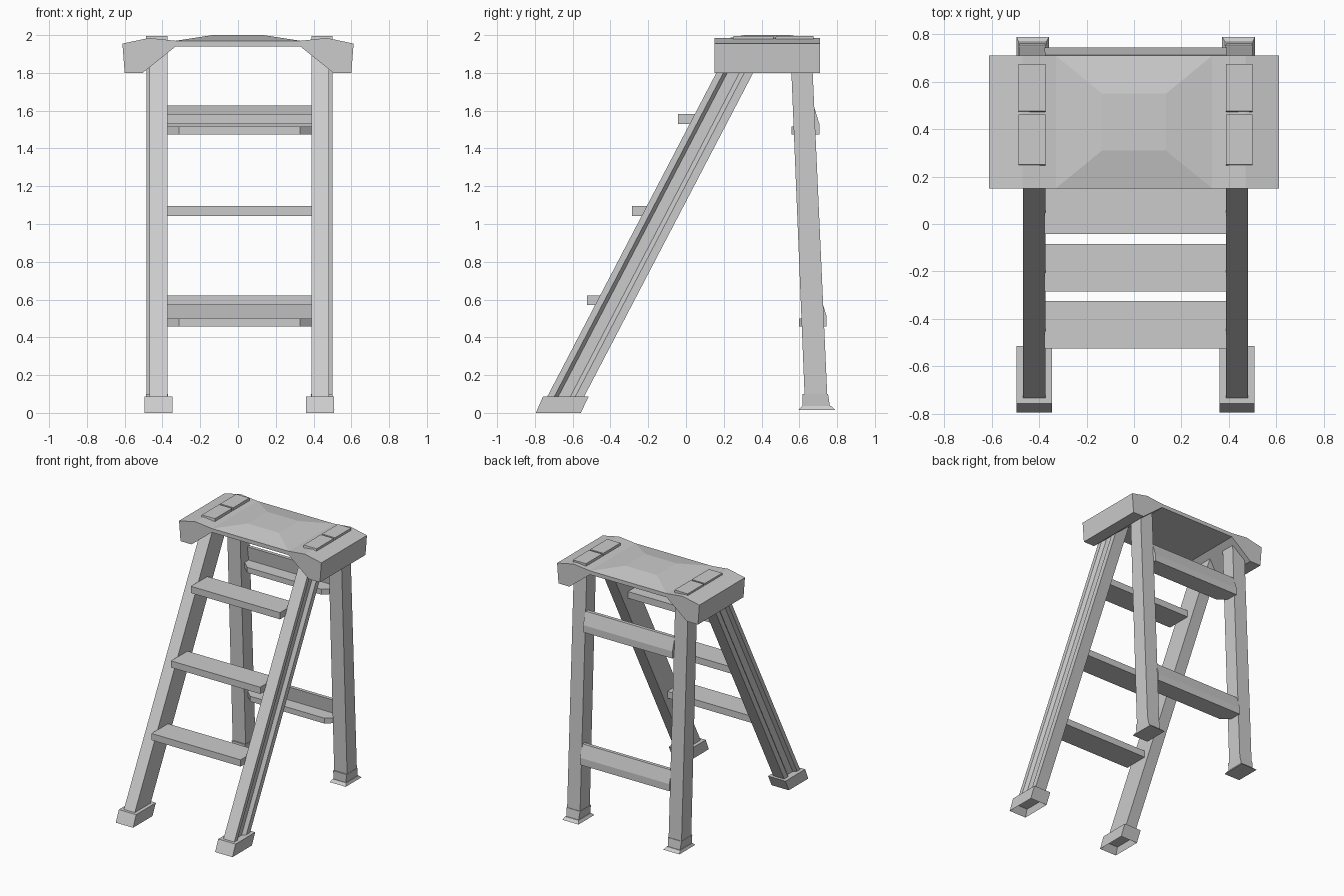
import bpy, bmesh

if "Cube" in bpy.data.objects:
    bpy.data.objects.remove(bpy.data.objects["Cube"])

CX = 0.007  # the frame sits slightly off the cap's centre


def finish(name, bm):
    bmesh.ops.recalc_face_normals(bm, faces=bm.faces)
    me = bpy.data.meshes.new(name)
    bm.to_mesh(me)
    bm.free()
    ob = bpy.data.objects.new(name, me)
    bpy.context.collection.objects.link(ob)
    return ob


def loft(loop_a, loop_b):
    """Closed solid between two matching loops."""
    bm = bmesh.new()
    a = [bm.verts.new(p) for p in loop_a]
    b = [bm.verts.new(p) for p in loop_b]
    n = len(a)
    bm.faces.new(a)
    bm.faces.new(b[::-1])
    for i in range(n):
        bm.faces.new((a[i], b[i], b[(i + 1) % n], a[(i + 1) % n]))
    bmesh.ops.recalc_face_normals(bm, faces=bm.faces)
    return bm


def rect(x0, x1, y0, y1, z):
    return [(x0, y0, z), (x1, y0, z), (x1, y1, z), (x0, y1, z)]


def block(name, s, low, high):
    """Tapered block; low/high are (x0, x1, y0, y1, z), mirrored by s."""
    def side(r):
        return rect(CX + s * r[0], CX + s * r[1], *r[2:])
    return finish(name, loft(side(low), side(high)))


# top cap: arched profile with a low raised centre panel
half = [(0.33, 1.94), (0.505, 1.80), (0.60, 1.80), (0.612, 1.955), (0.47, 1.985), (0.33, 1.97)]
profile = half + [(-x, z) for x, z in reversed(half)]
bm = loft([(x, 0.15, z) for x, z in profile], [(x, 0.71, z) for x, z in profile])
bm.faces.ensure_lookup_table()
panel = max((f for f in bm.faces if len(f.verts) == 4 and abs(f.calc_center_median().x) < 0.01),
            key=lambda f: f.calc_center_median().z)
bmesh.ops.inset_individual(bm, faces=[panel], thickness=0.1)
for v in panel.verts:
    v.co = (0.135 if v.co.x > 0 else -0.135, 0.55 if v.co.y > 0.43 else 0.31, 2.0)
finish("top_cap", bm)

# front leg section: (outward x, depth behind the front edge), grooved outside
section = [(0.381, 0), (0.475, 0), (0.475, 0.037), (0.452, 0.058), (0.452, 0.122),
           (0.475, 0.148), (0.475, 0.195), (0.381, 0.195)]

for s, tag in ((-1, "left"), (1, "right")):
    # front rails
    finish("front_leg_" + tag, loft([(CX + s * x, -0.748 + d, 0.06) for x, d in section],
                                    [(CX + s * x, 0.218 + d, 1.91) for x, d in section]))

    # front feet, hollow underneath
    bm = loft(rect(CX + s * 0.353, CX + s * 0.502, -0.795, -0.557, 0),
              rect(CX + s * 0.353, CX + s * 0.502, -0.757, -0.515, 0.087))
    base = min(bm.faces, key=lambda f: f.calc_center_median().z)
    bmesh.ops.inset_individual(bm, faces=[base], thickness=0.018)
    for v in base.verts:
        v.co.z += 0.05
        v.co.y += 0.022
    finish("front_foot_" + tag, bm)

    # rear legs
    block("rear_leg_" + tag, s, (0.381, 0.492, 0.628, 0.748, 0.09),
          (0.381, 0.492, 0.552, 0.664, 1.95))

    # rear feet: shoe and flared pad
    block("rear_shoe_" + tag, s, (0.384, 0.489, 0.618, 0.762, 0.035),
          (0.378, 0.494, 0.618, 0.752, 0.10))
    block("rear_pad_" + tag, s, (0.365, 0.503, 0.595, 0.79, 0.016),
          (0.378, 0.494, 0.615, 0.768, 0.036))

    # raised grip plates on the cap
    for i, (y0, y1) in enumerate(((0.245, 0.463), (0.47, 0.675))):
        block(f"grip_plate_{tag}_{i + 1}", s, (0.381, 0.494, y0, y1, 1.96),
              (0.381, 0.494, y0 + 0.006, y1, 1.996))

# front steps
for i, (y, z) in enumerate(((-0.525, 0.57), (-0.285, 1.043), (-0.042, 1.53))):
    box = (-0.384, 0.384, y, y + 0.2)
    block(f"step_{i + 1}", 1, (*box, z), (*box, z + 0.052))

# rear braces: angled back panel with a ledge that narrows to the front
brace = [(0, 0, 0.32), (0.147, 0, 0.384), (0.147, 0.055, 0.384), (0.117, 0.152, 0.384),
         (0.09, 0.152, 0.384), (0.105, 0.045, 0.384), (0.06, 0.042, 0.384),
         (0, 0.04, 0.32)]
for i, (y, z) in enumerate(((0.597, 0.458), (0.559, 1.475))):
    # keep the ledge chamfer planar by splitting the ends off its front corner
    panel = [(dy, dz) for dy, dz, w in brace[1:6]] + [(0.105, 0)]
    finish(f"rear_brace_{i + 1}", loft([(CX - 0.384, y + a, z + b) for a, b in panel],
                                       [(CX + 0.384, y + a, z + b) for a, b in panel]))
    plan = [(-0.32, 0), (0.32, 0), (0.384, 0.06), (0.384, 0.106), (-0.384, 0.106), (-0.384, 0.06)]
    finish(f"brace_ledge_{i + 1}", loft([(CX + x, y + d, z) for x, d in plan],
                                        [(CX + x, y + d, z + 0.042) for x, d in plan]))
